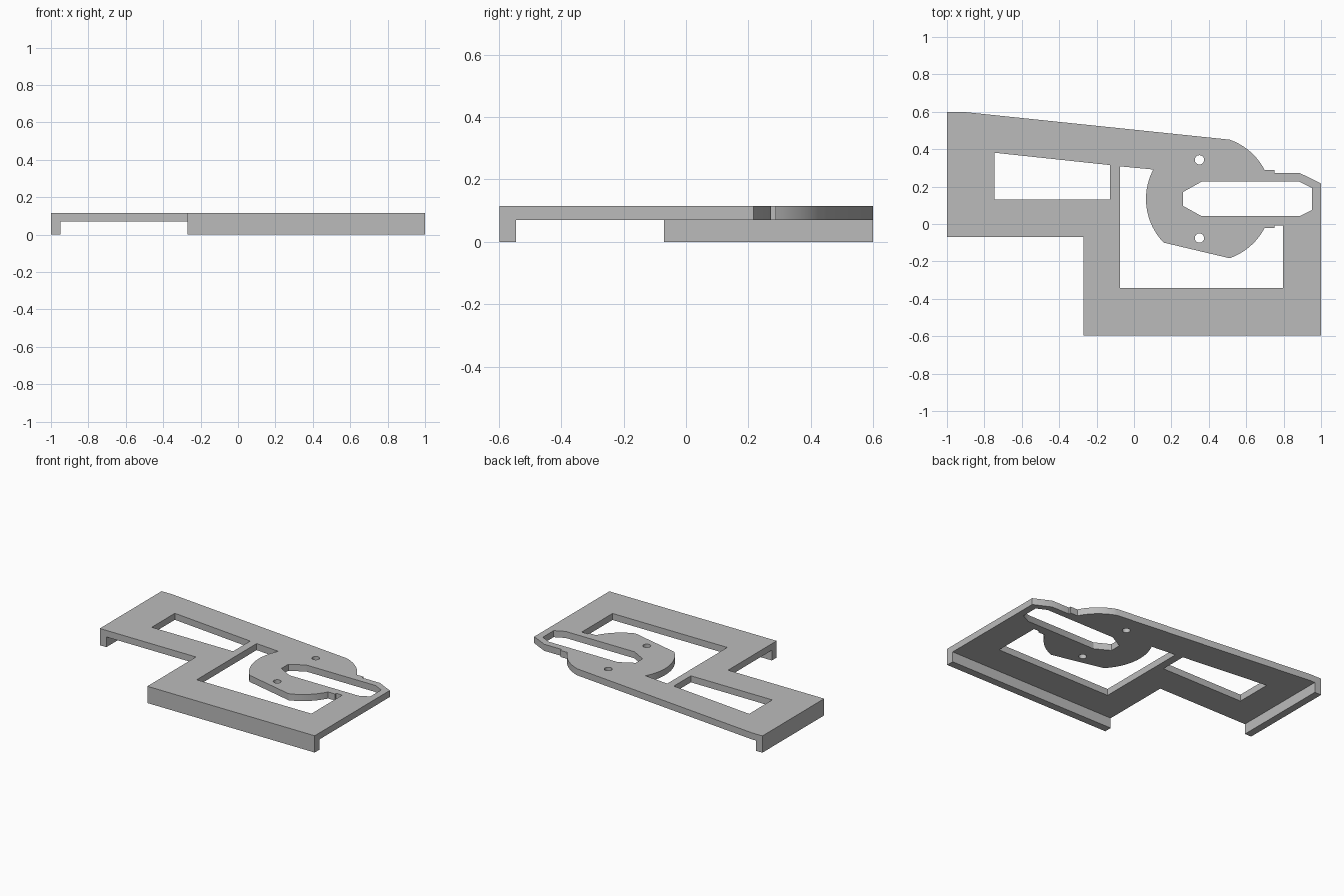
import bpy, bmesh
from math import atan2, cos, sin, tau

cube = bpy.data.objects.get("Cube")
if cube:
    bpy.data.objects.remove(cube, do_unlink=True)

GREY = (0.5, 0.5, 0.5, 1.0)
mat = bpy.data.materials.new("plain_grey")
mat.use_nodes = True
mat.diffuse_color = GREY
mat.node_tree.nodes["Principled BSDF"].inputs["Base Color"].default_value = GREY

BOTTOM, TOP = 0.07, 0.115      # plate faces
CX, CY, R = 0.40, 0.134, 0.336  # round mounting disc


def arc(start, end, steps):
    """Counter-clockwise points on the disc rim between two rim points."""
    a = atan2(start[1] - CY, start[0] - CX)
    b = atan2(end[1] - CY, end[0] - CX)
    sweep = (b - a) % tau
    return [(CX + R * cos(a + sweep * i / steps), CY + R * sin(a + sweep * i / steps))
            for i in range(steps + 1)]


def circle(x, y, r, n=24):
    return [(x + r * cos(tau * i / n), y + r * sin(tau * i / n)) for i in range(n)]


def rect(x0, x1, y0, y1):
    return [(x0, y0), (x1, y0), (x1, y1), (x0, y1)]


def slab(name, loops, z0, z1):
    """Extrude an outline with holes into a solid."""
    bm = bmesh.new()
    edges = []
    for loop in loops:
        vs = [bm.verts.new((x, y, z0)) for x, y in loop]
        edges += [bm.edges.new((v, vs[(i + 1) % len(vs)])) for i, v in enumerate(vs)]
    bmesh.ops.triangle_fill(bm, edges=edges, use_beauty=True)
    ext = bmesh.ops.extrude_face_region(bm, geom=bm.faces[:], use_keep_orig=True)
    top = [g for g in ext["geom"] if isinstance(g, bmesh.types.BMVert)]
    bmesh.ops.translate(bm, verts=top, vec=(0, 0, z1 - z0))
    bmesh.ops.recalc_face_normals(bm, faces=bm.faces[:])
    mesh = bpy.data.meshes.new(name)
    bm.to_mesh(mesh)
    bm.free()
    mesh.materials.append(mat)
    obj = bpy.data.objects.new(name, mesh)
    bpy.context.collection.objects.link(obj)
    bpy.ops.object.select_all(action="DESELECT")
    obj.select_set(True)
    bpy.context.view_layer.objects.active = obj
    bpy.ops.object.shade_smooth_by_angle(angle=0.5)
    return obj


# Outer edge of the plate, following the disc rim at the back
outline = [(-1, -0.07), (-0.27, -0.07), (-0.27, -0.597), (1, -0.597), (1, 0.217),
           (0.885, 0.273), (0.751, 0.273), (0.751, 0.289)]
outline += arc((0.698, 0.289), (0.511, 0.449), 12)
outline += [(-0.92, 0.6), (-1, 0.6)]

# Large opening that wraps around the front of the disc
opening = [(-0.074, 0.308)]
opening += arc((0.104, 0.291), (0.158, -0.10), 20)
opening += arc((0.511, -0.182), (0.698, -0.021), 12)
opening += [(0.751, -0.021), (0.751, -0.008), (0.797, -0.008),
            (0.797, -0.342), (-0.074, -0.342)]

# Tapered window, long slot and screw holes
window = [(-0.746, 0.13), (-0.128, 0.13), (-0.128, 0.315), (-0.746, 0.381)]
half_slot = [(0.262, 0.037), (0.361, 0.092), (0.885, 0.092), (0.952, 0.059)]
slot = [(x, CY + d) for x, d in half_slot] + [(x, CY - d) for x, d in reversed(half_slot)]
holes = [circle(0.35, CY + s * 0.209, 0.025) for s in (1, -1)]

slab("bracket_plate", [outline, opening, window, slot] + holes, BOTTOM, TOP)

# Downturned lips under the front and right-hand edges
slab("front_lip", [rect(-0.27, 1, -0.597, -0.545)], 0, BOTTOM)
slab("right_lip", [rect(-1, -0.95, -0.07, 0.6)], 0, BOTTOM)
